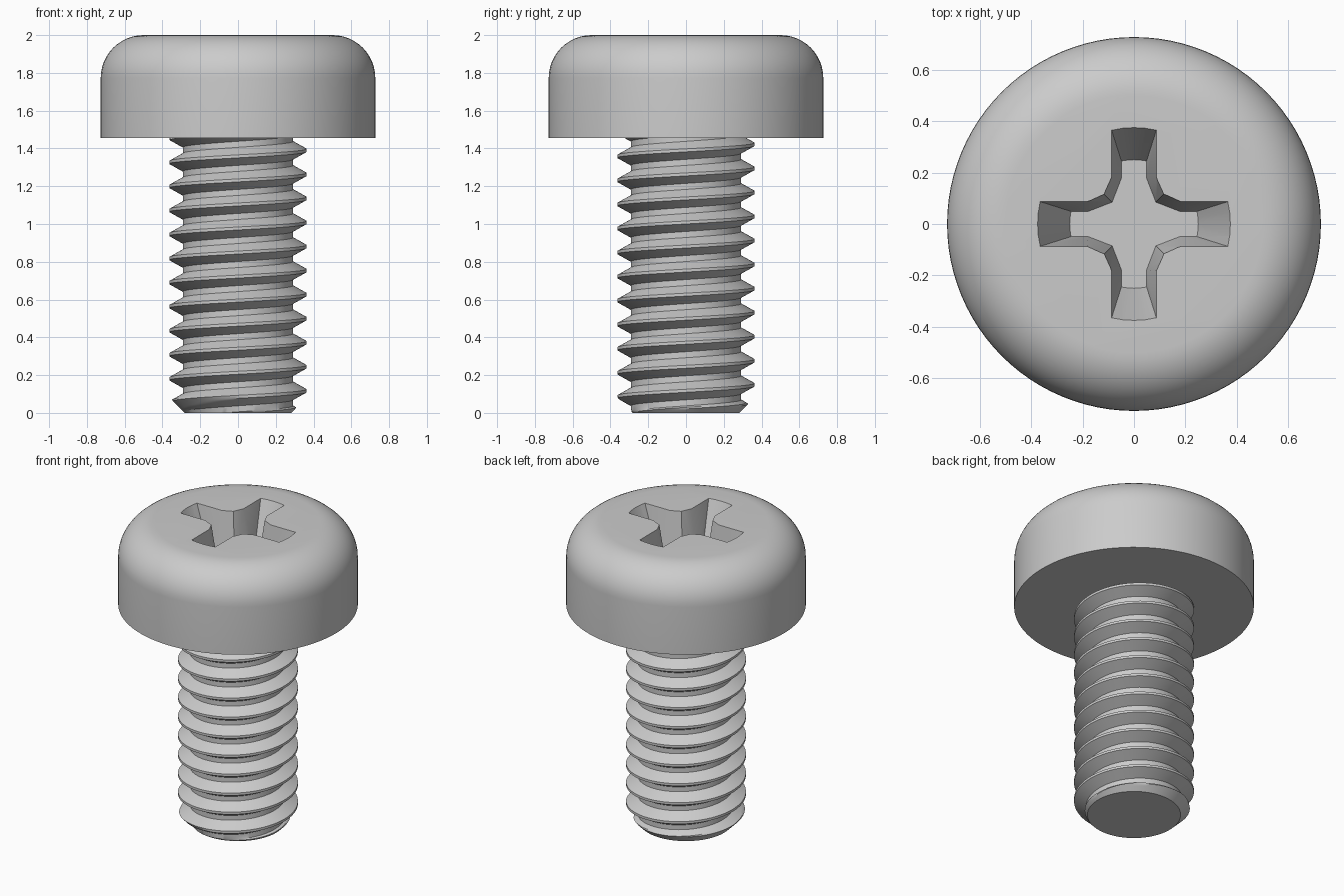
import bpy, bmesh, math

if "Cube" in bpy.data.objects:
    bpy.data.objects.remove(bpy.data.objects["Cube"])

SHADE = (0.6, 0.6, 0.6, 1)
steel = bpy.data.materials.new("steel_grey")
steel.use_nodes = True
steel.diffuse_color = SHADE
steel.node_tree.nodes["Principled BSDF"].inputs["Base Color"].default_value = SHADE

TOP, SEAT = 2.0, 1.4545
HEAD_R, FILLET = 0.727, 0.227
MAJOR, MINOR, PITCH = 0.3636, 0.292, 0.1273
TIP_R = 0.283
SEGMENTS = 96


def finish(name, bm):
    bmesh.ops.remove_doubles(bm, verts=bm.verts, dist=1e-5)
    bmesh.ops.recalc_face_normals(bm, faces=bm.faces)
    mesh = bpy.data.meshes.new(name)
    bm.to_mesh(mesh)
    bm.free()
    mesh.materials.append(steel)
    obj = bpy.data.objects.new(name, mesh)
    bpy.context.collection.objects.link(obj)
    return obj


def activate(obj):
    bpy.ops.object.select_all(action='DESELECT')
    obj.select_set(True)
    bpy.context.view_layer.objects.active = obj


def smooth(obj):
    activate(obj)
    bpy.ops.object.shade_smooth_by_angle(angle=math.radians(30))


# Pan head: cylinder with a rounded upper rim
def make_head():
    profile = [(HEAD_R, SEAT)]
    for i in range(13):
        a = math.pi / 2 * i / 12
        profile.append((HEAD_R - FILLET + FILLET * math.cos(a),
                        TOP - FILLET + FILLET * math.sin(a)))
    bm = bmesh.new()
    rings = []
    for r, z in profile:
        rings.append([bm.verts.new((r * math.cos(t), r * math.sin(t), z))
                      for t in (math.tau * k / SEGMENTS for k in range(SEGMENTS))])
    for low, high in zip(rings, rings[1:]):
        for k in range(SEGMENTS):
            n = (k + 1) % SEGMENTS
            bm.faces.new((low[k], low[n], high[n], high[k]))
    bm.faces.new(rings[0][::-1])
    bm.faces.new(rings[-1])
    return finish("head", bm)


# Tapered cross recess, cut from the head
def cross_outline(half, reach, shoulder, corner):
    end = math.asin(half / reach)
    arm = [(shoulder, -half)]
    arm += [(reach * math.cos(end * s), reach * math.sin(end * s))
            for s in (-1, -0.5, 0, 0.5, 1)]
    arm += [(shoulder, half), (corner, corner)]
    points = []
    for q in range(4):
        c, s = round(math.cos(q * math.pi / 2)), round(math.sin(q * math.pi / 2))
        points += [(x * c - y * s, x * s + y * c) for x, y in arm]
    return points


def make_recess_cutter(depth=0.3, rise=0.06):
    floor = cross_outline(0.049, 0.25, 0.178, 0.085)
    rim = cross_outline(0.087, 0.375, 0.182, 0.116)
    k = 1 + rise / depth
    bm = bmesh.new()
    low = [bm.verts.new((x, y, TOP - depth)) for x, y in floor]
    high = [bm.verts.new((a + (x - a) * k, b + (y - b) * k, TOP + rise))
            for (a, b), (x, y) in zip(floor, rim)]
    count = len(low)
    for i in range(count):
        n = (i + 1) % count
        bm.faces.new((low[i], low[n], high[n], high[i]))
    bm.faces.new(low[::-1])
    bm.faces.new(high)
    return finish("recess_cutter", bm)


# Shank: right-hand helical thread, with a chamfered tip
def thread_profile():
    crest, root = PITCH / 8, PITCH / 4
    flank = (PITCH - crest - root) / 2
    steps = 5
    points = [(-crest / 2, MAJOR)]
    points += [(crest / 2 + flank * i / steps, MAJOR + (MINOR - MAJOR) * i / steps)
               for i in range(steps + 1)]
    points += [(crest / 2 + flank + root + flank * i / steps,
                MINOR + (MAJOR - MINOR) * i / steps) for i in range(steps)]
    return points


def make_shank():
    start, top = 0.117, SEAT + 0.01
    profile = thread_profile()
    bm = bmesh.new()
    columns = []
    for k in range(SEGMENTS + 1):
        t = math.tau * k / SEGMENTS
        column = []
        for turn in range(-3, 13):
            for dz, r in profile:
                z = start + PITCH * (turn + k / SEGMENTS) + dz
                z = min(max(z, 0), top)
                r = TIP_R if z == 0 else MINOR if z == top else min(r, TIP_R + z)
                column.append(bm.verts.new((r * math.cos(t), r * math.sin(t), z)))
        columns.append(column)
    for a, b in zip(columns, columns[1:]):
        for i in range(len(a) - 1):
            quad = (a[i], b[i], b[i + 1], a[i + 1])
            if max(v.co.z for v in quad) > 0 and min(v.co.z for v in quad) < top:
                bm.faces.new(quad)
    bmesh.ops.remove_doubles(bm, verts=bm.verts, dist=1e-5)
    bmesh.ops.dissolve_degenerate(bm, edges=bm.edges, dist=1e-5)
    loose = [v for v in bm.verts if not v.link_faces]
    bmesh.ops.delete(bm, geom=loose, context='VERTS')
    # Flat end caps
    for z in (0, top):
        ring = [v for v in bm.verts if abs(v.co.z - z) < 1e-6]
        ring.sort(key=lambda v: math.atan2(v.co.y, v.co.x))
        bm.faces.new(ring)
    return finish("threaded_shank", bm)


head = make_head()
cutter = make_recess_cutter()
cut = head.modifiers.new("cross_recess", 'BOOLEAN')
cut.operation = 'DIFFERENCE'
cut.solver = 'EXACT'
cut.object = cutter
activate(head)
bpy.ops.object.modifier_apply(modifier=cut.name)
bpy.data.objects.remove(cutter)
smooth(head)
smooth(make_shank())
